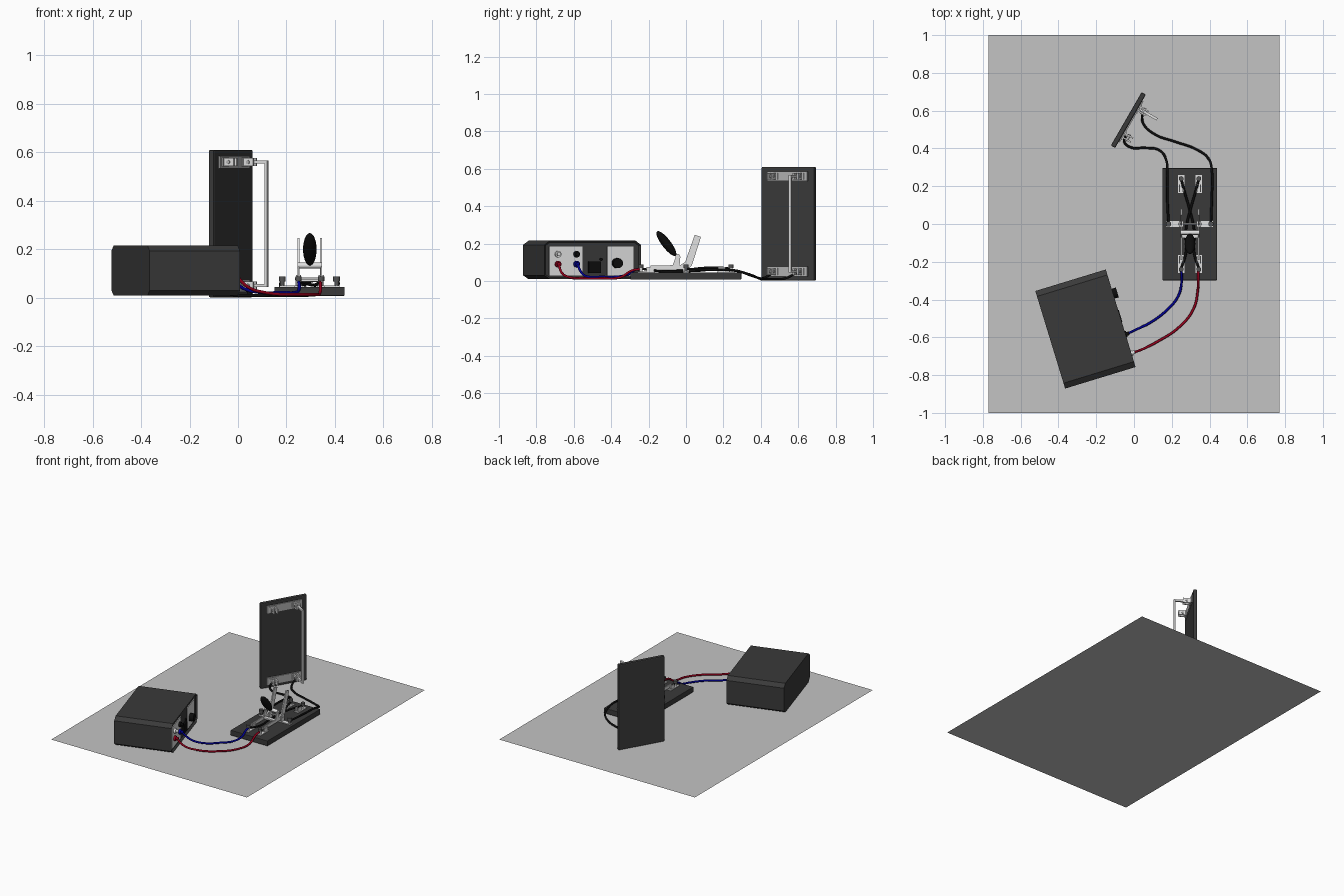
import bpy, bmesh, math
from mathutils import Matrix, Vector

if "Cube" in bpy.data.objects:
    bpy.data.objects.remove(bpy.data.objects["Cube"])


def mat(name, r, g, b):
    m = bpy.data.materials.new(name)
    m.diffuse_color = (r, g, b, 1)
    m.use_nodes = True
    m.node_tree.nodes["Principled BSDF"].inputs["Base Color"].default_value = m.diffuse_color
    return m


GROUND = mat("light grey", 0.55, 0.55, 0.55)
DARK = mat("charcoal", 0.042, 0.042, 0.042)
BLACK = mat("black", 0.004, 0.004, 0.004)
METAL = mat("pale metal", 0.75, 0.75, 0.75)
PLATE = mat("mid grey", 0.45, 0.45, 0.45)
POST = mat("post grey", 0.09, 0.09, 0.09)
RED = mat("red", 0.32, 0.0, 0.012)
BLUE = mat("blue", 0.0, 0.0, 0.32)
I = Matrix.Identity(4)


def finish(name, bm, m, frame=I, smooth=False):
    bmesh.ops.recalc_face_normals(bm, faces=bm.faces[:])
    me = bpy.data.meshes.new(name)
    bm.to_mesh(me)
    bm.free()
    me.materials.append(m)
    ob = bpy.data.objects.new(name, me)
    ob.matrix_world = frame
    bpy.context.collection.objects.link(ob)
    if smooth:
        bpy.ops.object.select_all(action='DESELECT')
        ob.select_set(True)
        bpy.context.view_layer.objects.active = ob
        bpy.ops.object.shade_smooth_by_angle(angle=math.radians(40))
    return ob


def box(name, lo, hi, m, frame=I, bevel=0):
    lo, hi = Vector(lo), Vector(hi)
    bm = bmesh.new()
    bmesh.ops.create_cube(bm, size=1, matrix=Matrix.Translation((lo + hi) / 2) @ Matrix.Diagonal((*(hi - lo), 1)))
    if bevel:
        bmesh.ops.bevel(bm, geom=bm.edges[:], offset=bevel, segments=2, profile=0.5, affect='EDGES')
    return finish(name, bm, m, frame)


def rod(name, a, b, r, m, frame=I, r2=None, sides=20):
    a, b = Vector(a), Vector(b)
    rot = (b - a).to_track_quat('Z', 'Y').to_matrix().to_4x4()
    bm = bmesh.new()
    bmesh.ops.create_cone(bm, cap_ends=True, segments=sides, radius1=r, radius2=r if r2 is None else r2,
                          depth=(b - a).length, matrix=Matrix.Translation((a + b) / 2) @ rot)
    return finish(name, bm, m, frame, True)


def extrude_yz(name, pts, x0, x1, m, frame=I):
    bm = bmesh.new()
    f = bm.faces.new([bm.verts.new((x0, y, z)) for y, z in pts])
    g = bmesh.ops.extrude_face_region(bm, geom=[f])
    bmesh.ops.translate(bm, verts=[v for v in g['geom'] if isinstance(v, bmesh.types.BMVert)], vec=(x1 - x0, 0, 0))
    return finish(name, bm, m, frame)


def wire(name, pts, m, r=0.0065):
    cu = bpy.data.curves.new(name, 'CURVE')
    cu.dimensions = '3D'
    cu.bevel_depth, cu.bevel_resolution, cu.resolution_u = r, 3, 8
    cu.use_fill_caps = True
    s = cu.splines.new('BEZIER')
    s.bezier_points.add(len(pts) - 1)
    for p, co in zip(s.bezier_points, pts):
        p.co = co
        p.handle_left_type = p.handle_right_type = 'AUTO'
    cu.materials.append(m)
    bpy.context.collection.objects.link(bpy.data.objects.new(name, cu))


# table sheet
bm = bmesh.new()
bmesh.ops.create_grid(bm, x_segments=1, y_segments=1, size=1, matrix=Matrix.Diagonal((0.77, 1, 1, 1)))
finish("table_sheet", bm, GROUND)

# power supply: chamfered case with a recessed control face
P = Matrix.Translation((-0.257, -0.556, 0)) @ Matrix.Rotation(math.radians(17), 4, 'Z')
case = extrude_yz("supply_case", [(-.27, .03), (-.24, .01), (.24, .01), (.27, .03),
                                  (.27, .193), (.24, .215), (-.24, .215), (-.27, .193)], -.195, .195, DARK, P)
bm = bmesh.new()
bm.from_mesh(case.data)
face = max(bm.faces, key=lambda f: f.calc_center_median().x)
bmesh.ops.inset_individual(bm, faces=[face], thickness=0.01)
bmesh.ops.translate(bm, verts=face.verts[:], vec=(-0.012, 0, 0))
bm.to_mesh(case.data)
bm.free()
FX = 0.183
box("terminal_panel", (FX - .002, -.24, .03), (FX + .005, -.055, .185), METAL, P)
box("dial_panel", (FX - .002, .085, .03), (FX + .005, .23, .185), METAL, P)
for y, z, m, n in ((-.193, .143, METAL, "white"), (-.089, .143, BLACK, "black"),
                   (-.193, .09, RED, "red"), (-.089, .09, BLUE, "blue")):
    rod(n + "_socket", (FX, y, z), (FX + .018, y, z), .017, m, P)
    rod(n + "_socket_tip", (FX + .018, y, z), (FX + .032, y, z), .010, m, P)
rod("dial", (FX, .136, .095), (FX + .035, .136, .095), .027, BLACK, P)
box("power_switch", (FX, -.022, .042), (FX + .015, .045, .105), BLACK, P)
rod("indicator", (FX, .05, .115), (FX + .008, .05, .115), .008, BLACK, P)

# supply leads
wire("red_lead", [P @ Vector((FX + .02, -.193, .09)), (.04, -.665, .045), (.12, -.625, .02), (.24, -.545, .014),
                  (.315, -.45, .014), (.338, -.35, .02), (.34, -.29, .055), (.34, -.235, .065)], RED)
wire("blue_lead", [P @ Vector((FX + .02, -.089, .09)), (.02, -.555, .04), (.09, -.52, .022), (.18, -.45, .022),
                   (.235, -.38, .022), (.252, -.31, .035), (.252, -.27, .06), (.25, -.235, .065)], BLUE)

# switch base
box("switch_base", (.15, -.298, .008), (.44, .296, .045), DARK, bevel=.003)
for side, x in (("left", .25), ("right", .343)):
    out = -1 if side == "left" else 1
    for end, s in (("front", -1), ("back", 1)):
        # contact strip, jaws and binding post
        y0, y1 = sorted((s * .165, s * .26))
        box(f"{side}_{end}_strip", (x - .017, y0, .044), (x + .017, y1, .05), METAL)
        for dx in (-.009, .009):
            box(f"{side}_{end}_jaw", (x + dx - .003, s * .19 - .02, .045), (x + dx + .003, s * .19 + .02, .075), METAL)
        rod(f"{side}_{end}_post", (x, s * .24, .045), (x, s * .24, .07), .008, METAL)
        rod(f"{side}_{end}_post_cap", (x, s * .24, .07), (x, s * .24, .088), .013, POST)
    # centre hinge strip and outer post
    xo = .295 + out * .112
    box(f"{side}_hinge_strip", (min(x, xo) - .012, -.015, .044), (max(x, xo) + .012, .015, .05), METAL)
    for dx in (-.008, .008):
        box(f"{side}_hinge_jaw", (x + dx - .003, -.017, .045), (x + dx + .003, .017, .095), METAL)
    rod(f"{side}_outer_post", (xo, 0, .045), (xo, 0, .068), .009, POST)
    rod(f"{side}_outer_post_cap", (xo, 0, .068), (xo, 0, .088), .014, POST)
    # bent knife blade
    extrude_yz(f"{side}_blade", [(-.19, .062), (.012, .062), (.032, .085), (.08, .235), (.047, .247),
                                 (-.005, .1), (-.03, .085), (-.19, .082)], x - .004, x + .004, METAL)
    extrude_yz(f"{side}_handle_arm", [(-.075, .075), (-.035, .075), (-.03, .13), (-.05, .14)], x - .003, x + .003, METAL)
rod("hinge_pin", (.235, 0, .078), (.358, 0, .078), .005, METAL)
# crossbar and handle
rod("crossbar", (.246, -.045, .133), (.347, -.045, .133), .012, METAL)
box("front_tie_bar", (.25, -.075, .068), (.343, -.05, .078), METAL)
bm = bmesh.new()
bmesh.ops.create_uvsphere(bm, u_segments=24, v_segments=14, radius=1)
finish("handle", bm, BLACK, Matrix.Translation((.2965, -.105, .2)) @ Matrix.Rotation(math.radians(37.5), 4, 'X')
       @ Matrix.Diagonal((.028, .024, .082, 1)), True)

# crossed wires on the switch
wire("cross_wire_a", [(.25, .24, .065), (.262, .19, .07), (.292, .085, .056), (.318, -.03, .052),
                      (.318, -.15, .053), (.343, -.235, .065)], BLACK)
wire("cross_wire_b", [(.343, .24, .065), (.331, .19, .07), (.301, .085, .069), (.275, -.03, .055),
                      (.275, -.15, .053), (.25, -.235, .065)], BLACK)

# electrode board
N = Matrix.Translation((-.03, .55, 0)) @ Matrix.Rotation(math.radians(-30), 4, 'Z')
box("board", (-.013, -.163, .002), (.013, .163, .61), DARK, N, bevel=.006)
for lvl, z in (("lower", .05), ("upper", .56)):
    box(f"{lvl}_mount_plate", (.012, -.125, z - .026), (.02, .125, z + .026), PLATE, N)
    for y in (-.082, .08):
        box(f"{lvl}_clip_back", (.018, y - .025, z - .018), (.024, y + .025, z + .018), METAL, N)
        for dy in (-.012, .012):
            box(f"{lvl}_clip_jaw", (.02, y + dy - .004, z - .017), (.07, y + dy + .004, z + .017), METAL, N)
        rod(f"{lvl}_clip_pin", (.045, y - .02, z), (.045, y + .02, z), .008, PLATE, N)
    box(f"{lvl}_bracket_arm", (.03, .073, z - .006), (.128, .087, z + .006), METAL, N)
box("bracket_bar", (.118, .073, .044), (.13, .087, .566), METAL, N)

# leads from switch to board
wire("left_board_lead", [(.183, 0, .065), (.177, .12, .06), (.176, .26, .055), (.17, .34, .035), (.135, .39, .014),
                         (.06, .403, .01), (-.015, .405, .012), (-.052, .435, .025), N @ Vector((.03, -.082, .045))], BLACK)
wire("right_board_lead", [(.407, 0, .065), (.412, .15, .06), (.413, .27, .055), (.395, .345, .03), (.33, .395, .014),
                          (.22, .435, .01), (.11, .475, .01), (.05, .53, .014), N @ Vector((.04, .075, .045))], BLACK)
